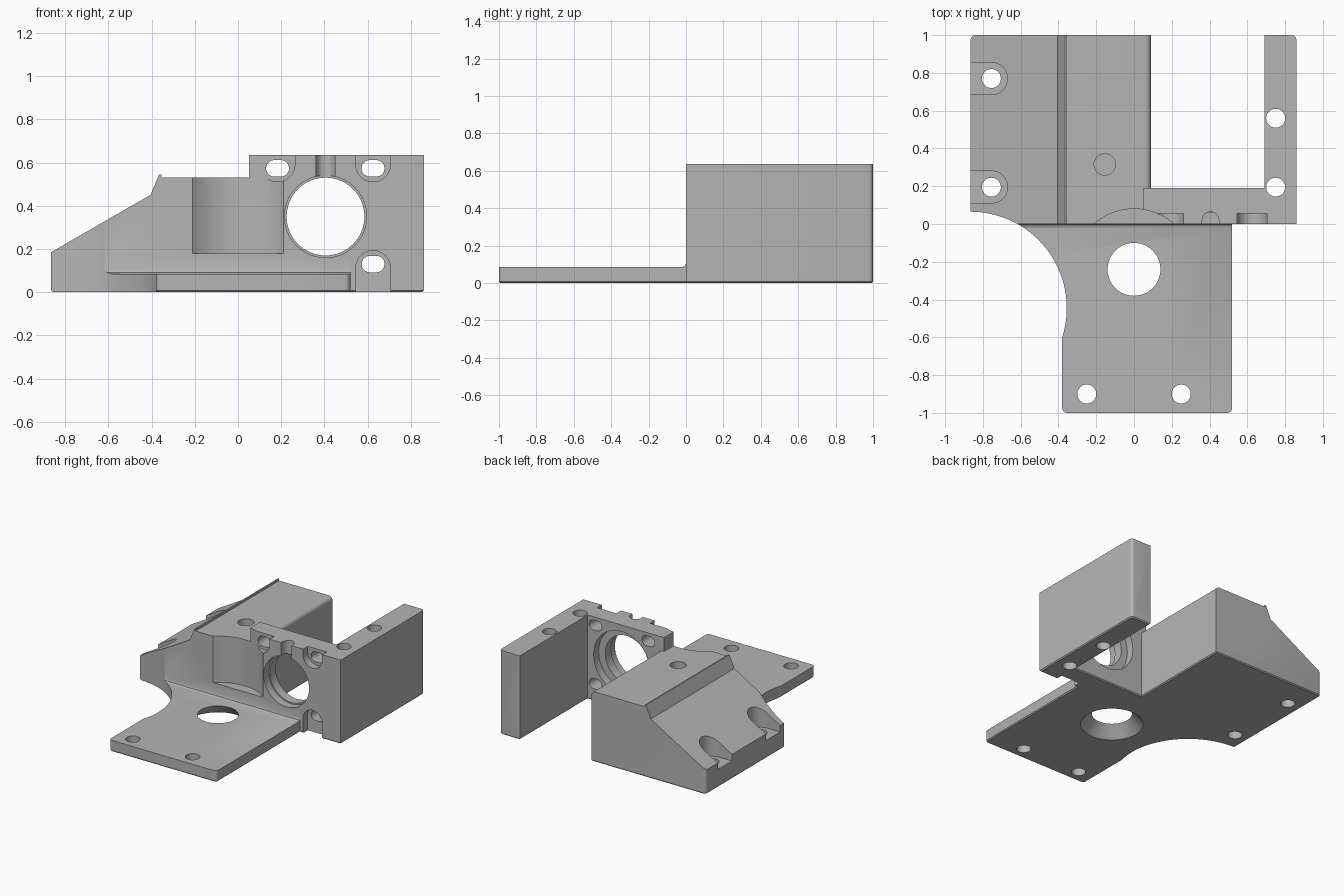
import bpy, bmesh, math

cube = bpy.data.objects.get("Cube")
if cube:
    bpy.data.objects.remove(cube, do_unlink=True)

grey = bpy.data.materials.new("plain grey")
grey.use_nodes = True
grey.diffuse_color = (0.46, 0.46, 0.46, 1)
grey.node_tree.nodes["Principled BSDF"].inputs["Base Color"].default_value = grey.diffuse_color

PLACE = {"X": lambda u, v, w: (w, u, v),
         "Y": lambda u, v, w: (u, w, v),
         "Z": lambda u, v, w: (u, v, w)}


def arc(u, v, r, start, end, steps=24):
    angles = [math.radians(start + (end - start) * i / steps) for i in range(steps + 1)]
    return [(u + r * math.cos(a), v + r * math.sin(a)) for a in angles]


def ring(u, v, r, steps=64):
    return arc(u, v, r, 0, 360, steps)[:-1]


def prism(name, outline, axis, lo, hi, far_outline=None, bevels=()):
    """Extrude an outline along an axis; bevels are (edge rule, size, segments)."""
    bm = bmesh.new()
    a = [bm.verts.new(PLACE[axis](u, v, lo)) for u, v in outline]
    b = [bm.verts.new(PLACE[axis](u, v, hi)) for u, v in (far_outline or outline)]
    bm.faces.new(a)
    bm.faces.new(b)
    for i in range(len(a)):
        j = (i + 1) % len(a)
        bm.faces.new((a[i], a[j], b[j], b[i]))
    bmesh.ops.recalc_face_normals(bm, faces=bm.faces)
    for rule, size, segments in bevels:
        edges = [e for e in bm.edges if all(rule(*v.co) for v in e.verts)]
        bmesh.ops.bevel(bm, geom=edges, offset=size, segments=segments,
                        profile=0.5, affect="EDGES", clamp_overlap=True)
    mesh = bpy.data.meshes.new(name)
    bm.to_mesh(mesh)
    bm.free()
    mesh.materials.append(grey)
    obj = bpy.data.objects.new(name, mesh)
    bpy.context.collection.objects.link(obj)
    return obj


def near(a, b):
    return abs(a - b) < 0.001


def corner(px, py):
    return (lambda x, y, z: near(x, px) and near(y, py), 0.025, 4)


L, R, INNER, WALL = -0.865, 0.86, 0.09, 0.69

# Base footprint with small chamfer underneath
footprint = [(L, 1), (INNER, 1), (INNER, 0.19), (WALL, 0.19), (WALL, 1), (R, 1),
             (R, 0), (0.52, 0), (0.52, -1), (-0.38, -1), (-0.38, -0.35), (L, -0.35)]
bracket = prism("mount_bracket", footprint, "Z", 0, 0.085, bevels=[
    corner(L, 1), corner(R, 1), corner(0.52, -1), corner(-0.38, -1),
    (lambda x, y, z: near(z, 0), 0.008, 1)])

# Sloped block, front wall, side wall and plate fillet
block_profile = [(L, 0.05), (INNER, 0.05), (INNER, 0.53), (-0.355, 0.53), (-0.355, 0.545),
                 (-0.365, 0.545), (-0.405, 0.45), (L, 0.185)]
added = [
    prism("sloped_block", block_profile, "Y", 0, 1, bevels=[
        corner(L, 1),
        (lambda x, y, z: near(x, INNER) and near(z, 0.53), 0.03, 5)]),
    prism("front_wall", [(0.05, 0), (R, 0), (R, 0.19), (0.05, 0.19)], "Z", 0.05, 0.635),
    prism("side_wall", [(WALL, 0), (R, 0), (R, 1), (WALL, 1)], "Z", 0.05, 0.635,
          bevels=[corner(R, 1)]),
    prism("plate_fillet", [(-0.02, 0.08), (-0.02, 0.085), (-0.006, 0.091), (0, 0.105),
                           (0.02, 0.105), (0.02, 0.08)], "X", -0.7, 0.52),
]

cut = []


def drill(name, u, v, r, lo, hi, axis="Z", r_far=None):
    cut.append(prism(name, ring(u, v, r), axis, lo, hi, ring(u, v, r_far or r)))


# Round clearances in the corner and in the front of the block
cut.append(prism("corner_arc_cut", ring(-0.866, -0.445, 0.51, 128), "Z", -0.1, 0.8))
drill("front_recess_cut", 0, -0.24, 0.32, 0.18, 0.8)

# Tapered plate hole and plate screw holes
drill("plate_cone_cut", 0, -0.24, 0.22, 0, 0.085, r_far=0.14)
drill("plate_cone_low_cut", 0, -0.24, 0.22, -0.05, 0.001)
drill("plate_cone_high_cut", 0, -0.24, 0.14, 0.08, 0.12)
for x in (-0.25, 0.25):
    drill("plate_screw_cut", x, -0.9, 0.05, -0.1, 0.2)

# Side wall holes and blind hole in the block
for y in (0.195, 0.56):
    drill("side_wall_cut", 0.75, y, 0.05, -0.1, 0.8)
drill("blind_hole_cut", -0.155, 0.315, 0.056, 0.25, 0.7)

# Screw holes with open pockets on the slope
for y in (0.195, 0.77):
    drill("slope_screw_cut", -0.755, y, 0.05, -0.1, 0.4)
    pocket = arc(-0.755, y, 0.085, -90, 90) + [(-0.95, y + 0.085), (-0.95, y - 0.085)]
    cut.append(prism("slope_pocket_cut", pocket, "Z", 0.135, 0.6))

# Stepped bore through the front wall
drill("bore_front_cut", 0.405, 0.35, 0.19, -0.1, 0.06, "Y")
drill("bore_lip_cut", 0.405, 0.35, 0.18, -0.05, 0.15, "Y")
drill("bore_back_cut", 0.405, 0.35, 0.235, 0.13, 0.3, "Y")

# Vertical groove above the bore
groove = arc(0.405, 0.02, 0.044, 0, 180) + [(0.361, -0.1), (0.449, -0.1)]
cut.append(prism("groove_cut", groove, "Z", 0.48, 0.8))

# Slotted screw holes with pockets open to the wall edge
for x, z, up in ((0.183, 0.573, 1), (0.625, 0.573, 1), (0.625, 0.13, -1)):
    slot = arc(x - 0.015, z, 0.038, 90, 270) + arc(x + 0.015, z, 0.038, -90, 90)
    cut.append(prism("slot_cut", slot, "Y", -0.1, 0.3))
    r, edge = 0.08, z + 0.25 * up
    start = 180 if up > 0 else 0
    pocket = arc(x, z + 0.022 * up, r, start, start + 180)
    pocket = arc(x, z + 0.018 * up, r, start, start + 180) + [(x + r * up, edge), (x - r * up, edge)]
    cut.append(prism("slot_pocket_cut", pocket, "Y", -0.1, 0.055))

# Combine everything into one solid
for operation, parts in (("UNION", added), ("DIFFERENCE", cut)):
    for part in parts:
        part.hide_render = True
        mod = bracket.modifiers.new(part.name, "BOOLEAN")
        mod.operation, mod.object, mod.solver = operation, part, "EXACT"

bpy.context.view_layer.update()
graph = bpy.context.evaluated_depsgraph_get()
solid = bpy.data.meshes.new_from_object(bracket.evaluated_get(graph))
bracket.modifiers.clear()
bracket.data = solid
solid.materials.clear()
solid.materials.append(grey)
for face in solid.polygons:
    face.material_index = 0
for part in added + cut:
    bpy.data.objects.remove(part, do_unlink=True)

bpy.ops.object.select_all(action="DESELECT")
bracket.select_set(True)
bpy.context.view_layer.objects.active = bracket
bpy.ops.object.shade_smooth_by_angle(angle=math.radians(25))
